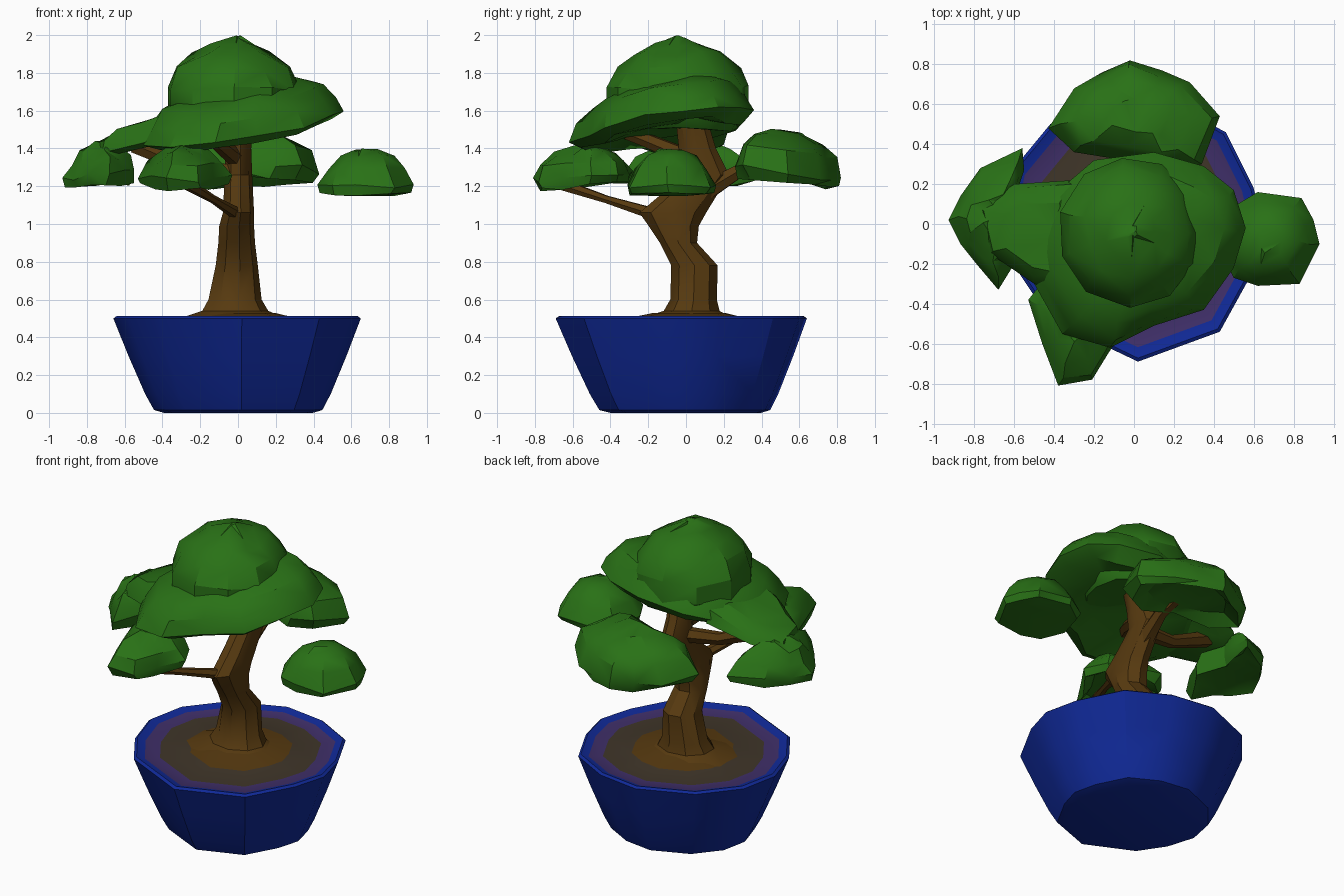
import bpy, bmesh, math, random
from mathutils import Vector

random.seed(4)


def material(name, rgb):
    m = bpy.data.materials.new(name)
    m.diffuse_color = (*rgb, 1)
    return m


GREEN = material("leaf_green", (0.022, 0.165, 0.008))
BROWN = material("bark_brown", (0.095, 0.042, 0.005))
BLUE = material("pot_blue", (0.005, 0.022, 0.31))
PURPLE = material("rim_purple", (0.05, 0.028, 0.14))
EARTH = material("dark_earth", (0.05, 0.036, 0.022))


def skin(name, rings, mats, angle=32, bands=None):
    """Join equal-sized rings of points into a closed, triangulated skin."""
    bm = bmesh.new()
    loops = [[bm.verts.new(p) for p in r] for r in rings]
    n = len(loops[0])
    for k, (a, b) in enumerate(zip(loops, loops[1:])):
        for i in range(n):
            j = (i + 1) % n
            f = bm.faces.new((a[i], a[j], b[j], b[i]))
            f.material_index = bands[k] if bands else 0
    bm.faces.new(loops[0][::-1])
    top = bm.faces.new(loops[-1])
    top.material_index = bands[-1] if bands else 0
    bmesh.ops.triangulate(bm, faces=bm.faces[:])
    bmesh.ops.recalc_face_normals(bm, faces=bm.faces[:])
    me = bpy.data.meshes.new(name)
    bm.to_mesh(me)
    bm.free()
    for m in mats:
        me.materials.append(m)
    ob = bpy.data.objects.new(name, me)
    bpy.context.collection.objects.link(ob)
    bpy.ops.object.select_all(action='DESELECT')
    ob.select_set(True)
    bpy.context.view_layer.objects.active = ob
    bpy.ops.object.shade_smooth_by_angle(angle=math.radians(angle))
    return ob


def loft(name, outline, levels, mats, rough=0.0, tilt=(0, 0), bands=None):
    """Stack scaled copies of an outline; levels are (scale, z)."""
    cx = sum(p[0] for p in outline) / len(outline)
    cy = sum(p[1] for p in outline) / len(outline)
    rings = []
    for s, z in levels:
        ring = []
        for x, y in outline:
            dx, dy = (x - cx) * s, (y - cy) * s
            j = [random.uniform(-rough, rough) for _ in range(3)]
            if s > 0.97:
                j[0] = j[1] = 0
            ring.append((cx + dx + j[0], cy + dy + j[1],
                         z + tilt[0] * dx + tilt[1] * dy + j[2]))
        rings.append(ring)
    return skin(name, rings, mats, bands=bands)


def pad(name, outline, levels, tilt=(0, 0), rough=0.018):
    return loft(name, outline, levels, [GREEN], rough, tilt)


def limb(name, path, sides=6):
    """Tapering branch; path is (x, y, z, radius)."""
    pts = [Vector(p[:3]) for p in path]
    rings = []
    for i, p in enumerate(pts):
        d = (pts[min(i + 1, len(pts) - 1)] - pts[max(i - 1, 0)]).normalized()
        u = d.cross(Vector((0, 0, 1))).normalized()
        v = u.cross(d)
        rings.append([p + (u * math.cos(a) + v * math.sin(a)) * path[i][3]
                      for a in (math.tau * k / sides for k in range(sides))])
    return skin(name, rings, [BROWN])


# Pot with a rounded foot, shallow rim and soil in concentric bands
pot_outline = [(0.65, -0.04), (0.6, 0.18), (0.46, 0.46), (0.2, 0.6), (-0.08, 0.64),
               (-0.42, 0.5), (-0.61, 0.27), (-0.66, 0.02), (-0.58, -0.24),
               (-0.42, -0.48), (0.02, -0.69), (0.43, -0.54), (0.59, -0.25)]
loft("pot", pot_outline,
     [(0.6, 0.0), (0.68, 0.015), (0.75, 0.1), (0.88, 0.3), (1.0, 0.5), (0.975, 0.512),
      (0.9, 0.495), (0.76, 0.49), (0.48, 0.5), (0.28, 0.53)],
     [BLUE, PURPLE, EARTH, BROWN], bands=[0, 0, 0, 0, 0, 0, 1, 2, 3, 3])

# Crooked trunk: (x, y, z, half width, half depth)
trunk = [(-0.04, 0.0, 0.49, 0.32, 0.27), (-0.02, 0.03, 0.54, 0.18, 0.15),
         (-0.02, 0.04, 0.6, 0.145, 0.125), (-0.01, 0.045, 0.78, 0.115, 0.125),
         (-0.01, -0.04, 0.9, 0.1, 0.1), (-0.01, -0.065, 0.99, 0.095, 0.135),
         (0, -0.07, 1.06, 0.085, 0.18), (0, 0.02, 1.16, 0.08, 0.15),
         (0, 0.1, 1.26, 0.075, 0.13), (0, 0.06, 1.4, 0.07, 0.1),
         (0.02, 0.02, 1.6, 0.07, 0.08)]
skin("trunk", [[(x + a * math.cos(math.tau * k / 9), y + b * math.sin(math.tau * k / 9), z)
                for k in range(9)] for x, y, z, a, b in trunk], [BROWN])

# Branches reaching into the pads
limb("front_branch", [(0, -0.16, 1.05, 0.035), (-0.13, -0.42, 1.13, 0.022), (-0.3, -0.72, 1.23, 0.035)])
limb("left_branch", [(0, 0.05, 1.27, 0.05), (-0.27, 0.02, 1.3, 0.04), (-0.55, 0.02, 1.42, 0.05)])
limb("back_branch", [(0, 0.08, 1.16, 0.06), (0.02, 0.28, 1.28, 0.04), (0.02, 0.5, 1.34, 0.04)])
limb("crown_branch", [(0, 0.04, 1.34, 0.05), (-0.12, -0.2, 1.44, 0.04), (-0.25, -0.4, 1.52, 0.04)])

# Crown: dome above a skirt that droops to the front left
pad("crown_dome", [(0.33, -0.04), (0.28, 0.16), (0.14, 0.3), (-0.06, 0.33), (-0.25, 0.25),
                   (-0.37, 0.06), (-0.36, -0.16), (-0.24, -0.34), (-0.02, -0.42),
                   (0.18, -0.36), (0.3, -0.2)],
    [(0.8, 1.5), (1.0, 1.6), (1.0, 1.72), (0.86, 1.82), (0.62, 1.9), (0.34, 1.95), (0.07, 1.985)],
    rough=0.016)
pad("crown_skirt", [(0.56, -0.02), (0.5, 0.17), (0.35, 0.29), (0.1, 0.36), (-0.2, 0.32),
                    (-0.4, 0.15), (-0.52, -0.06), (-0.5, -0.3), (-0.36, -0.55),
                    (-0.12, -0.62), (0.1, -0.51), (0.35, -0.43), (0.5, -0.22)],
    [(0.5, 1.5), (0.85, 1.47), (1.0, 1.52), (0.92, 1.6), (0.78, 1.68), (0.55, 1.72)],
    tilt=(0.14, 0.12))

# Left pad and the foliage linking it to the crown
pad("left_pad", [(-0.93, 0.02), (-0.87, 0.14), (-0.77, 0.28), (-0.56, 0.38), (-0.55, 0.27),
                 (-0.6, 0.12), (-0.55, -0.08), (-0.6, -0.2), (-0.68, -0.33), (-0.79, -0.2),
                 (-0.87, -0.1)],
    [(0.7, 1.22), (0.92, 1.2), (1.0, 1.26), (0.85, 1.34), (0.6, 1.4), (0.3, 1.43)], (0.1, 0))
pad("left_link", [(-0.78, 0.08), (-0.6, 0.2), (-0.3, 0.22), (-0.25, -0.1), (-0.3, -0.36),
                  (-0.5, -0.3), (-0.72, -0.15)],
    [(0.7, 1.41), (1.0, 1.44), (0.9, 1.5), (0.6, 1.54)], (0.3, 0))

# Lower pads at the front left, right and back
pad("front_pad", [(-0.38, -0.81), (-0.21, -0.78), (-0.13, -0.65), (-0.03, -0.5), (-0.1, -0.36),
                  (-0.28, -0.3), (-0.45, -0.28), (-0.53, -0.38), (-0.46, -0.6)],
    [(0.65, 1.25), (0.92, 1.2), (1.0, 1.25), (0.85, 1.32), (0.6, 1.38), (0.25, 1.41)], (0, 0.06))
pad("right_pad", [(0.93, -0.1), (0.9, 0.02), (0.84, 0.13), (0.62, 0.16), (0.47, 0.07),
                  (0.42, -0.12), (0.5, -0.27), (0.62, -0.31), (0.83, -0.3)],
    [(0.7, 1.16), (0.92, 1.155), (1.0, 1.2), (0.8, 1.3), (0.55, 1.36), (0.27, 1.39)], rough=0.012)
pad("back_pad", [(0.43, 0.54), (0.28, 0.71), (0.14, 0.77), (-0.02, 0.82), (-0.16, 0.76),
                 (-0.3, 0.68), (-0.43, 0.48), (-0.3, 0.36), (-0.05, 0.32), (0.2, 0.26),
                 (0.34, 0.3)],
    [(0.65, 1.27), (0.9, 1.22), (1.0, 1.27), (0.88, 1.38), (0.68, 1.44), (0.35, 1.48)],
    (0, -0.12))
